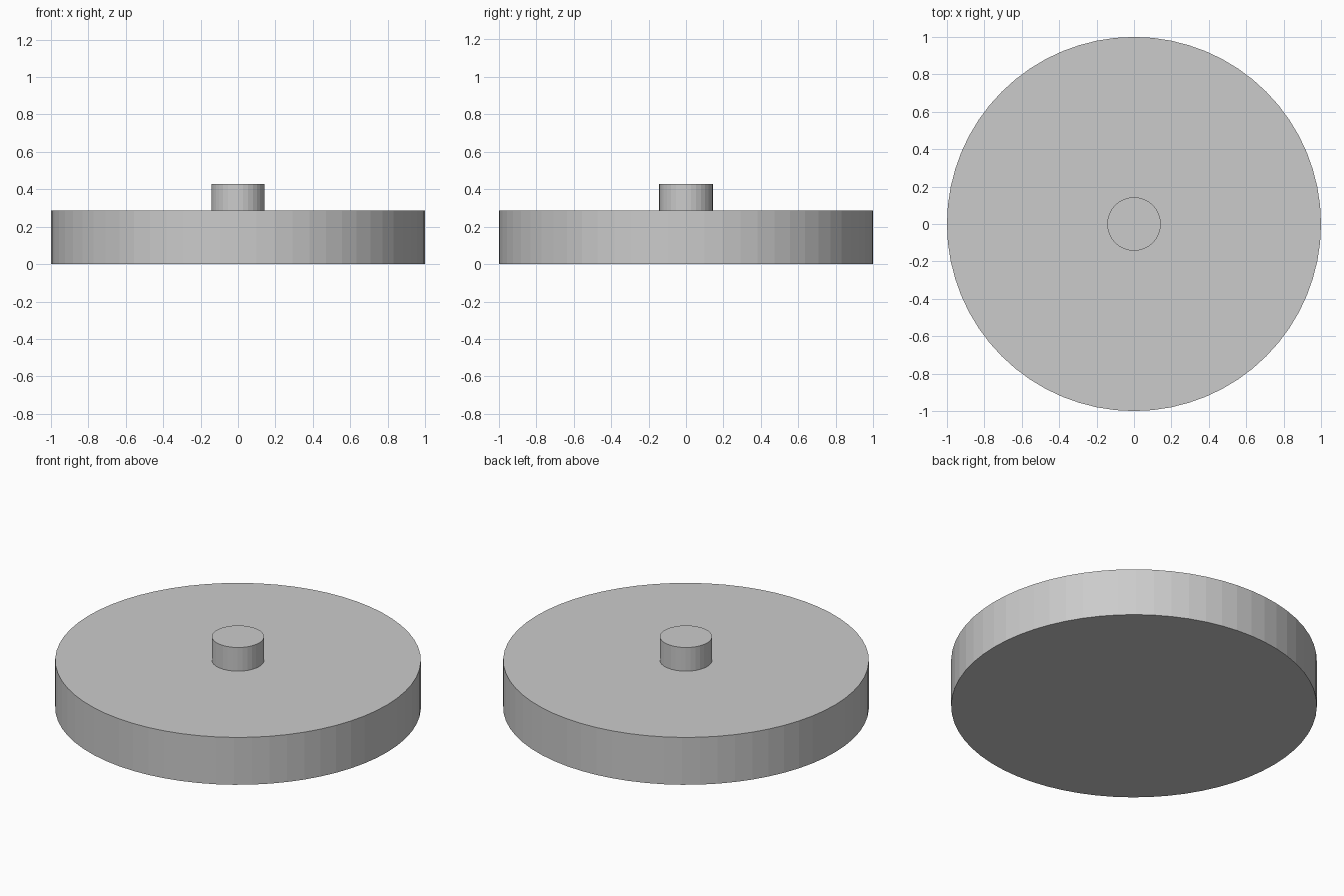
import bpy

if "Cube" in bpy.data.objects:
    bpy.data.objects.remove(bpy.data.objects["Cube"])


def cylinder(name, radius, z_bottom, z_top, sides):
    bpy.ops.mesh.primitive_cylinder_add(
        vertices=sides, radius=radius, depth=z_top - z_bottom,
        location=(0, 0, (z_bottom + z_top) / 2))
    part = bpy.context.object
    part.name = name
    return part


# Wide flat disc
cylinder("base_disc", 1.0, 0.0, 0.286, 64)

# Small central stud on top
cylinder("centre_stud", 0.143, 0.286, 0.429, 32)
